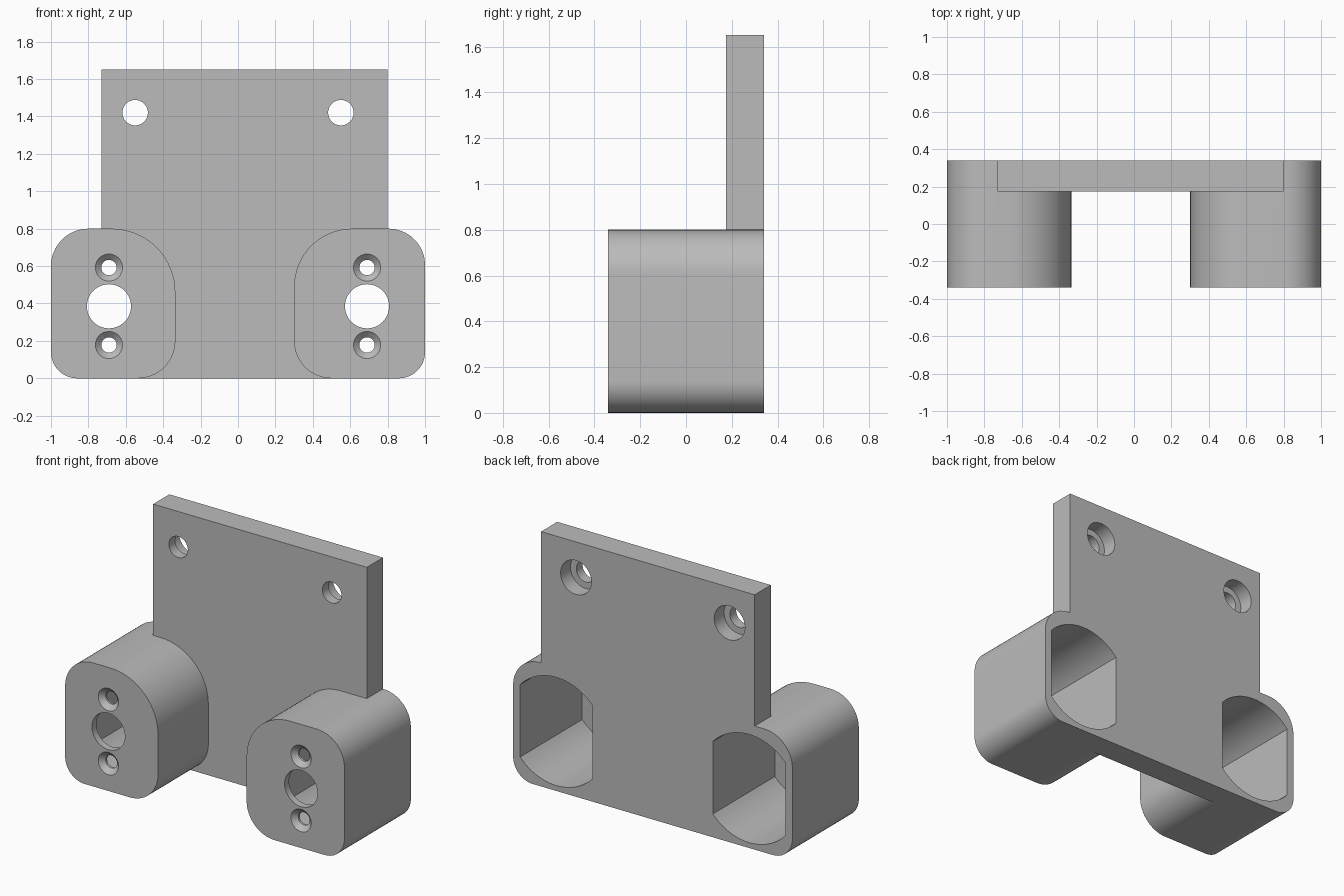
import bpy, bmesh, math
from mathutils import Matrix

if "Cube" in bpy.data.objects:
    bpy.data.objects.remove(bpy.data.objects["Cube"], do_unlink=True)

FRONT, BACK = -0.34, 0.34
PLATE_FRONT = 0.175

grey = bpy.data.materials.new("plain grey")
grey.use_nodes = True
grey.diffuse_color = (0.5, 0.5, 0.5, 1)
bsdf = next(n for n in grey.node_tree.nodes if n.type == 'BSDF_PRINCIPLED')
bsdf.inputs["Base Color"].default_value = grey.diffuse_color


def finish(name, bm):
    bmesh.ops.recalc_face_normals(bm, faces=bm.faces)
    mesh = bpy.data.meshes.new(name)
    bm.to_mesh(mesh)
    bm.free()
    mesh.materials.append(grey)
    obj = bpy.data.objects.new(name, mesh)
    bpy.context.collection.objects.link(obj)
    return obj


def prism(name, outline, y0, y1):
    """Extrude an (x, z) outline along y."""
    bm = bmesh.new()
    face = bm.faces.new([bm.verts.new((x, y0, z)) for x, z in outline])
    grown = bmesh.ops.extrude_face_region(bm, geom=[face])["geom"]
    verts = [v for v in grown if isinstance(v, bmesh.types.BMVert)]
    bmesh.ops.translate(bm, vec=(0, y1 - y0, 0), verts=verts)
    return finish(name, bm)


def frustum(name, x, z, y0, y1, r0, r1):
    """Round cutter along y, radius r0 at y0 and r1 at y1."""
    bm = bmesh.new()
    place = Matrix.Translation((x, (y0 + y1) / 2, z)) @ Matrix.Rotation(-math.pi / 2, 4, 'X')
    bmesh.ops.create_cone(bm, cap_ends=True, segments=48, radius1=r0, radius2=r1,
                          depth=y1 - y0, matrix=place)
    return finish(name, bm)


def arc(cx, cz, r, start, end, steps=16):
    return [(cx + r * math.cos(math.radians(start + (end - start) * i / steps)),
             cz + r * math.sin(math.radians(start + (end - start) * i / steps)))
            for i in range(steps + 1)]


def rounded(x0, x1, z0, z1, tr, tl, bl, br):
    """Rectangle with a separate radius at each corner."""
    return (arc(x1 - tr, z1 - tr, tr, 0, 90) + arc(x0 + tl, z1 - tl, tl, 90, 180)
            + arc(x0 + bl, z0 + bl, bl, 180, 270) + arc(x1 - br, z0 + br, br, 270, 360))


def combine(target, other, operation):
    mod = target.modifiers.new(operation, 'BOOLEAN')
    mod.operation, mod.solver, mod.object = operation, 'EXACT', other
    other.hide_render = True
    bpy.ops.object.select_all(action='DESELECT')
    bpy.context.view_layer.objects.active = target
    target.select_set(True)
    bpy.ops.object.modifier_apply(modifier=mod.name)
    bpy.data.objects.remove(other, do_unlink=True)


# Upright mounting plate
body = prism("mounting_bracket", [(-0.73, 0), (0.80, 0), (0.80, 1.65), (-0.73, 1.65)],
             PLATE_FRONT, BACK)

# Rounded housings at both lower corners
combine(body, prism("right_housing", rounded(-1, -0.335, 0, 0.8, 0.34, 0.2, 0.14, 0.2),
                    FRONT, BACK), 'UNION')
combine(body, prism("left_housing", rounded(0.30, 1, 0, 0.8, 0.195, 0.31, 0.2, 0.14),
                    FRONT, BACK), 'UNION')

for side in (-1, 1):
    # Flat-sided round pocket, open at the back
    cx, cz, r = side * 0.69, 0.385, 0.35
    flat = math.degrees(math.acos(0.26 / r))
    pocket = arc(cx, cz, r, flat, 180 - flat, 32) + arc(cx, cz, r, 180 + flat, 360 - flat, 32)
    combine(body, prism("pocket_cutter", pocket, -0.295, 0.4), 'DIFFERENCE')

    # Large centre hole and two countersunk screw holes in the front wall
    combine(body, frustum("centre_cutter", cx, cz, -0.4, -0.2, 0.118, 0.118), 'DIFFERENCE')
    for dz in (-0.207, 0.207):
        combine(body, frustum("screw_cutter", cx, cz + dz, -0.4, -0.2, 0.041, 0.041), 'DIFFERENCE')
        combine(body, frustum("sink_cutter", cx, cz + dz, -0.35, -0.31, 0.083, 0.041), 'DIFFERENCE')

    # Counterbored mounting hole near the top of the plate
    combine(body, frustum("mount_cutter", side * 0.55, 1.42, 0.1, 0.4, 0.068, 0.068), 'DIFFERENCE')
    combine(body, frustum("bore_cutter", side * 0.55, 1.42, 0.24, 0.4, 0.11, 0.11), 'DIFFERENCE')

bpy.ops.object.select_all(action='DESELECT')
body.select_set(True)
bpy.context.view_layer.objects.active = body
bpy.ops.object.shade_smooth_by_angle(angle=math.radians(30))
